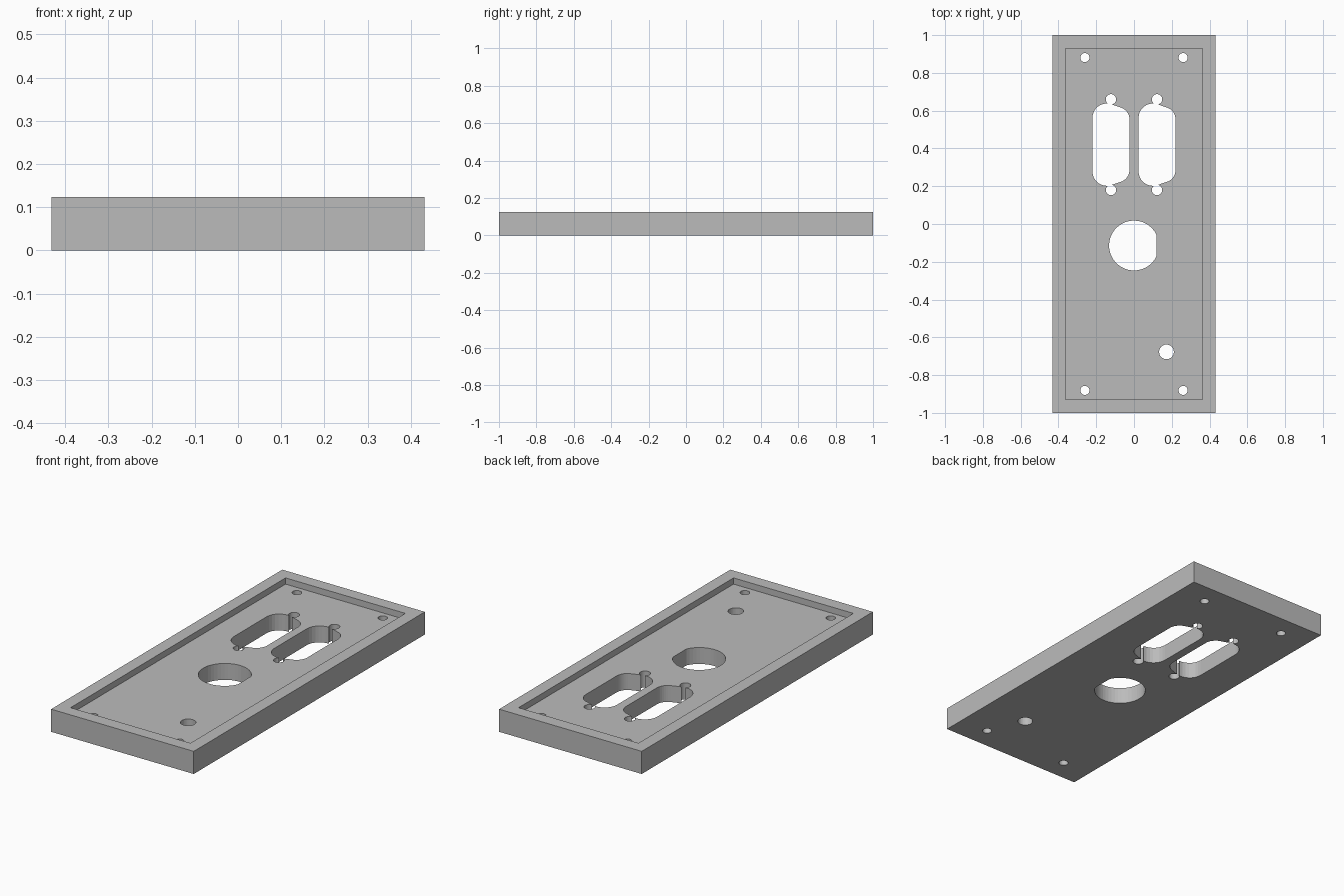
import bpy
import bmesh
from math import cos, sin, tau
from mathutils import Vector

if "Cube" in bpy.data.objects:
    bpy.data.objects.remove(bpy.data.objects["Cube"])

HEIGHT, FLOOR = 0.124, 0.09

grey = bpy.data.materials.new("plain grey")
grey.use_nodes = True
colour = (0.5, 0.5, 0.5, 1)
grey.diffuse_color = colour
grey.node_tree.nodes["Principled BSDF"].inputs["Base Color"].default_value = colour


def prism(name, outline, bottom, top):
    """Extrude a counter-clockwise outline from bottom to top."""
    bm = bmesh.new()
    face = bm.faces.new([bm.verts.new((x, y, bottom)) for x, y in outline])
    sides = bmesh.ops.extrude_face_region(bm, geom=[face])["geom"]
    moved = [v for v in sides if isinstance(v, bmesh.types.BMVert)]
    bmesh.ops.translate(bm, verts=moved, vec=Vector((0, 0, top - bottom)))
    bmesh.ops.recalc_face_normals(bm, faces=bm.faces)
    mesh = bpy.data.meshes.new(name)
    bm.to_mesh(mesh)
    bm.free()
    mesh.materials.append(grey)
    ob = bpy.data.objects.new(name, mesh)
    bpy.context.collection.objects.link(ob)
    return ob


def rectangle(hx, hy):
    return [(-hx, -hy), (hx, -hy), (hx, hy), (-hx, hy)]


def arc(x, y, r, start=0.0, turn=1.0, steps=32):
    """Points on an arc; start and turn are fractions of a full circle."""
    count = steps if turn == 1 else steps + 1
    angles = [tau * (start + turn * i / steps) for i in range(count)]
    return [(x + r * cos(a), y + r * sin(a)) for a in angles]


def connector_slot(x, y):
    """Rounded D outline, longer on its left side."""
    slant = 0.04
    right, left = 0.25 - slant, 0.25 + slant
    return (arc(x + 0.032, y + 0.134, 0.066, 0, right, 8)
            + arc(x - 0.022, y + 0.142, 0.076, right, 0.5 - right, 8)
            + arc(x - 0.022, y - 0.142, 0.076, 0.5, 0.5 - right, 8)
            + arc(x + 0.032, y - 0.134, 0.066, 1 - right, right, 8))


# Plate with a raised rim around a shallow recess
plate = prism("panel_plate", rectangle(0.432, 1.0), 0, HEIGHT)
cutters = [prism("recess_cutter", rectangle(0.363, 0.93), FLOOR, HEIGHT + 0.1)]


def cut_through(outline):
    cutters.append(prism("hole_cutter", outline, -0.1, HEIGHT + 0.1))


# Corner screw holes
for sx in (-1, 1):
    for sy in (-1, 1):
        cut_through(arc(sx * 0.26, sy * 0.881, 0.024))

# Connector slots with a screw hole at each end
for x in (-0.122, 0.122):
    cut_through(connector_slot(x, 0.42))
    for y in (0.66, 0.18):
        cut_through(arc(x, y, 0.0275))

# Large round hole with a flat on its right, and the small indicator hole
cut_through([(min(x, 0.118), y) for x, y in arc(0, -0.114, 0.132, 0.0715, 0.857, 40)])
cut_through(arc(0.172, -0.677, 0.039))

# Cut everything, bake the result and drop the cutters
for cutter in cutters:
    cutter.hide_render = True
    mod = plate.modifiers.new("cut", "BOOLEAN")
    mod.operation = "DIFFERENCE"
    mod.solver = "EXACT"
    mod.object = cutter
bpy.context.view_layer.update()
graph = bpy.context.evaluated_depsgraph_get()
baked = bpy.data.meshes.new_from_object(plate.evaluated_get(graph))
plate.modifiers.clear()
plate.data = baked
for cutter in cutters:
    bpy.data.objects.remove(cutter)
